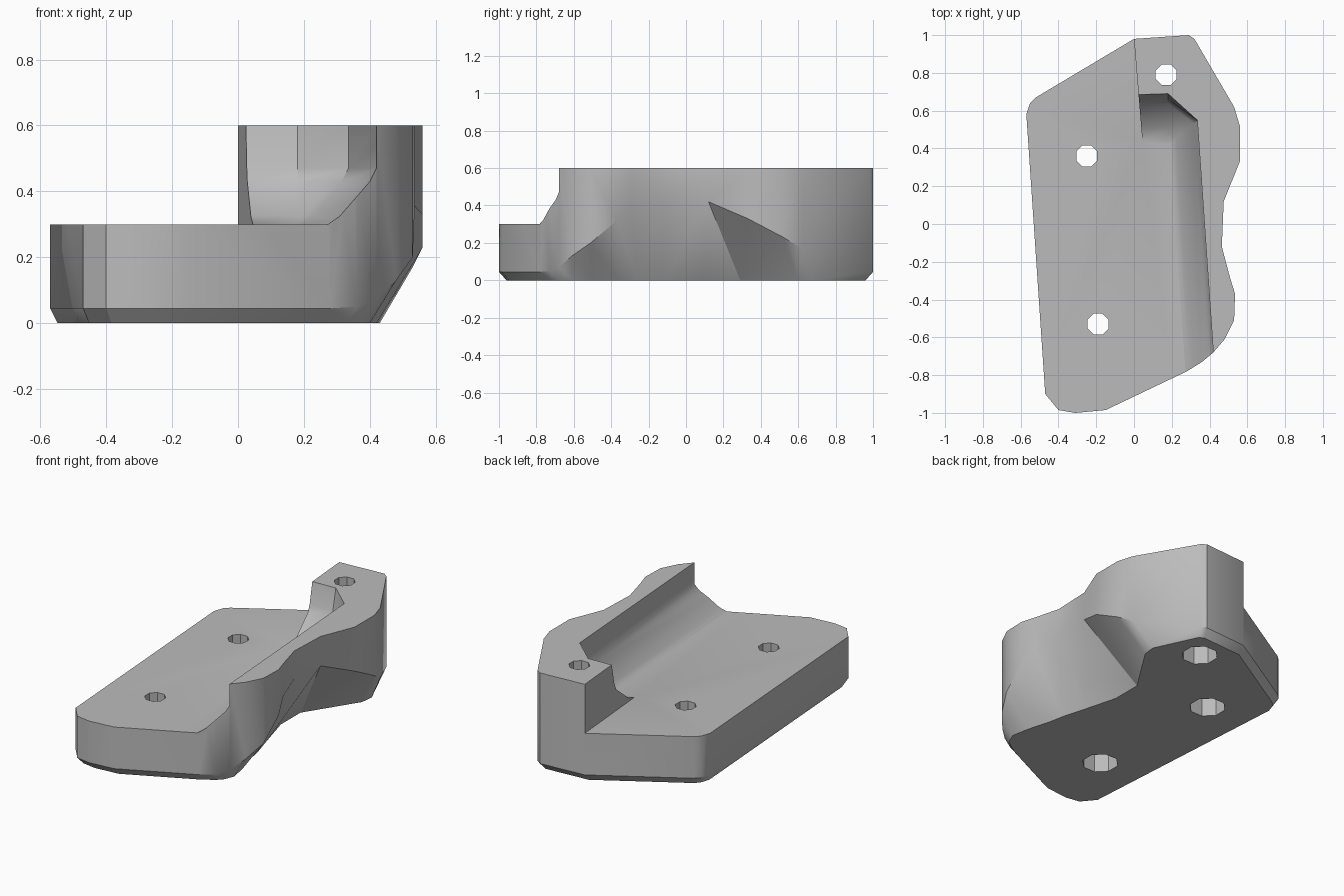
import bpy
import bmesh
import math

default_cube = bpy.data.objects.get("Cube")
if default_cube:
    bpy.data.objects.remove(default_cube, do_unlink=True)

HEIGHT = 0.6
FLOOR = 0.3

grey = bpy.data.materials.new("plain_grey")
grey.use_nodes = True
grey.diffuse_color = (0.5, 0.5, 0.5, 1)
grey.node_tree.nodes["Principled BSDF"].inputs["Base Color"].default_value = (0.5, 0.5, 0.5, 1)


def loft(name, rings):
    """Closed solid skinned through rings that have equal point counts."""
    bm = bmesh.new()
    loops = [[bm.verts.new(point) for point in ring] for ring in rings]
    count = len(loops[0])
    for lower, upper in zip(loops, loops[1:]):
        for i in range(count):
            j = (i + 1) % count
            bm.faces.new((lower[i], lower[j], upper[j], upper[i]))
    bm.faces.new(list(reversed(loops[0])))
    bm.faces.new(loops[-1])
    bmesh.ops.triangulate(bm, faces=bm.faces[:])
    bmesh.ops.recalc_face_normals(bm, faces=bm.faces[:])
    mesh = bpy.data.meshes.new(name)
    bm.to_mesh(mesh)
    bm.free()
    mesh.materials.append(grey)
    obj = bpy.data.objects.new(name, mesh)
    bpy.context.collection.objects.link(obj)
    return obj


def circle(x, y, z, radius, sides=8):
    angles = [math.tau * (i + 0.5) / sides for i in range(sides)]
    return [(x + radius * math.cos(a), y + radius * math.sin(a), z) for a in angles]


def cut(target, cutter):
    cutter.hide_render = True
    modifier = target.modifiers.new("cut", "BOOLEAN")
    modifier.operation = "DIFFERENCE"
    modifier.solver = "EXACT"
    modifier.object = cutter
    bpy.context.view_layer.objects.active = target
    bpy.ops.object.modifier_apply(modifier=modifier.name)
    bpy.data.objects.remove(cutter, do_unlink=True)


def eased(x, y):
    """Upright side with a small bevel at the foot."""
    return (x, y, 0.045, x * 0.96, y * 0.96)


# Plan outline: top x, top y, height where the side turns in, foot x, foot y
front_edge = [eased(*p) for p in (
    (-0.47, -0.9), (-0.4, -0.985), (-0.31, -1), (-0.15, -0.985), (0.28, -0.78))]
scooped_side = [
    (0.36, -0.73, 0.05, 0.33, -0.71),
    (0.42, -0.68, 0.07, 0.37, -0.68),
    (0.48, -0.61, 0.13, 0.4, -0.61),
    (0.53, -0.51, 0.2, 0.38, -0.5),
    (0.535, -0.37, 0.32, 0.34, -0.36),
    (0.51, -0.29, 0.4, 0.32, -0.26),
    (0.465, -0.12, 0.43, 0.28, -0.12),
    (0.475, 0.12, 0.42, 0.22, 0.1),
    (0.56, 0.33, 0.33, 0.22, 0.29),
    (0.56, 0.52, 0.23, 0.42, 0.6),
    (0.53, 0.62, 0.17, 0.43, 0.68)]
back_edge = [eased(*p) for p in (
    (0.32, 0.98), (0.29, 1), (0, 0.98), (-0.52, 0.67), (-0.55, 0.64), (-0.57, 0.58))]
outline = front_edge + scooped_side + back_edge

body = loft("bracket_body", [
    [(bx, by, 0) for x, y, turn, bx, by in outline],
    [(x, y, turn) for x, y, turn, bx, by in outline],
    [(x, y, HEIGHT) for x, y, turn, bx, by in outline]])


# Open channel above the low plate, with a sloped foot at the wall and end
def channel_ring(z, wall_foot, end_foot):
    corner_x = 0.335 - wall_foot
    corner_y = 0.55 - wall_foot * 0.9
    end_y = 0.69 - end_foot

    def block_side(y):
        return 0.083 * (0.98 - y)

    plan = [(-1, -2), (corner_x + 0.069 * (corner_y + 2), -2), (corner_x, corner_y),
            (0.18, end_y), (block_side(end_y), end_y - 0.005),
            (block_side(1.3), 1.3), (-1, 1.3)]
    return [(x, y, z) for x, y in plan]


cut(body, loft("channel_cutter", [
    channel_ring(FLOOR, 0.145, 0.25),
    channel_ring(0.325, 0.11, 0.18),
    channel_ring(0.43, 0.02, 0.05),
    channel_ring(0.47, 0, 0.03),
    channel_ring(HEIGHT, 0, 0),
    channel_ring(0.8, 0, 0)]))

# Screw holes, wider underneath
for x, y in ((0.17, 0.79), (-0.25, 0.36), (-0.19, -0.53)):
    cut(body, loft("bore_cutter", [circle(x, y, -0.1, 0.105), circle(x, y, 0.15, 0.105)]))
    cut(body, loft("hole_cutter", [circle(x, y, -0.1, 0.06), circle(x, y, 0.8, 0.06)]))

# Smooth shading with crisp edges
bpy.ops.object.select_all(action="DESELECT")
body.select_set(True)
bpy.context.view_layer.objects.active = body
bpy.ops.object.shade_smooth_by_angle(angle=math.radians(30))
